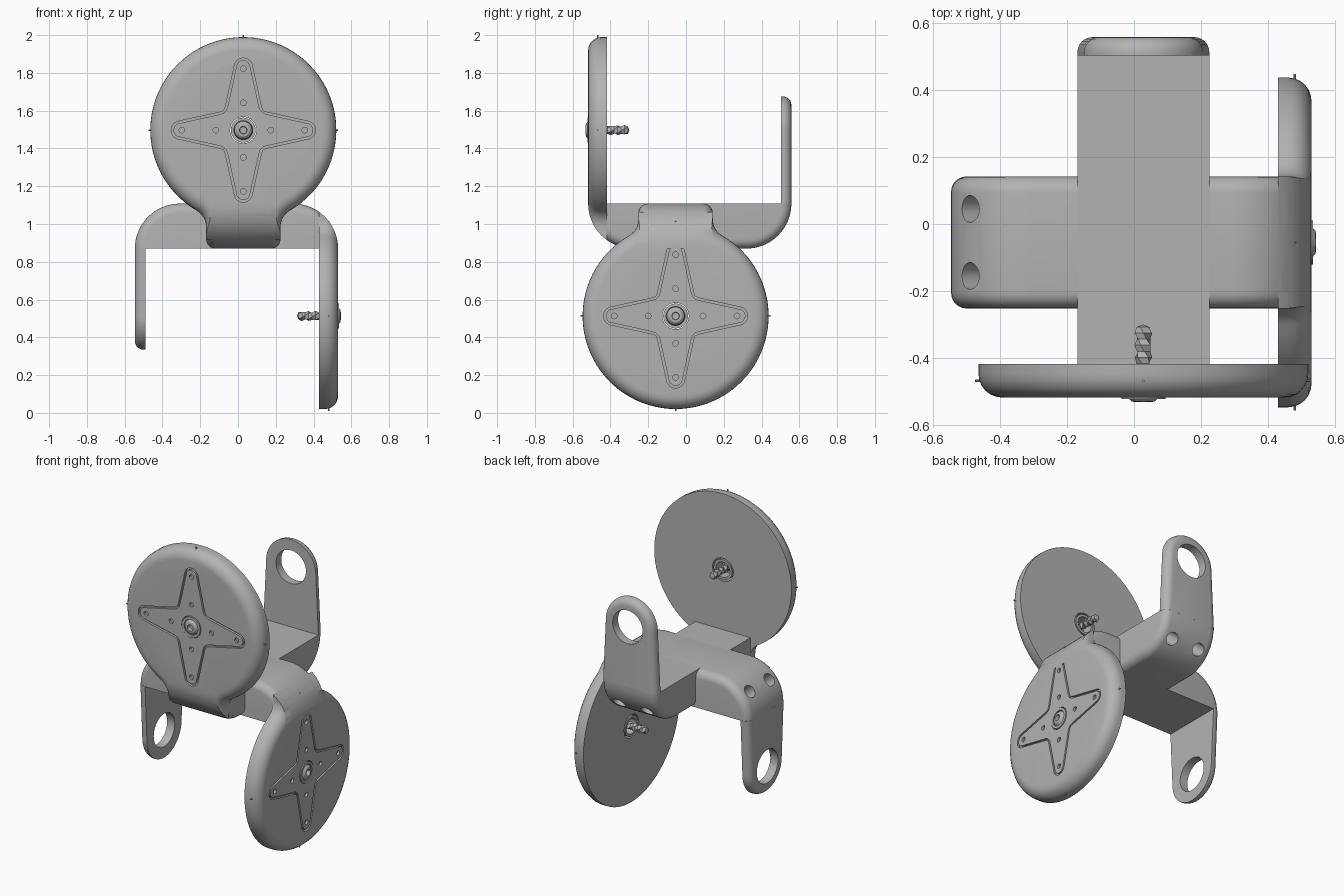
import bpy, bmesh
from math import sin, cos, pi, sqrt, radians, atan2
from mathutils import Matrix, Vector

cube = bpy.data.objects.get("Cube")
if cube:
    bpy.data.objects.remove(cube)

grey = bpy.data.materials.new("plain grey")
grey.use_nodes = True
colour = (0.45, 0.45, 0.45, 1)
grey.diffuse_color = colour
grey.node_tree.nodes["Principled BSDF"].inputs["Base Color"].default_value = colour

HALF, W, T, BEND = 0.538, 0.197, 0.119, 0.238   # bracket half length, half width, half thickness, bend
R, DEPTH = 0.4925, 0.1                          # disc radius and thickness
FACE = -HALF                                    # front plane of the disc


def arc(cx, cy, r, a0, a1, n):
    return [(cx + r * cos(a0 + (a1 - a0) * i / n), cy + r * sin(a0 + (a1 - a0) * i / n))
            for i in range(n + 1)]


def finish(name, bm):
    bmesh.ops.remove_doubles(bm, verts=bm.verts, dist=1e-5)
    bmesh.ops.recalc_face_normals(bm, faces=bm.faces)
    mesh = bpy.data.meshes.new(name)
    bm.to_mesh(mesh)
    bm.free()
    mesh.materials.append(grey)
    ob = bpy.data.objects.new(name, mesh)
    bpy.context.collection.objects.link(ob)
    return ob


def prism(name, pts, axis, d0, d1, bevel=0, ends=(), keep=None):
    """Extrude an outline along an axis; round the rims at the chosen ends."""
    def place(p, d):
        return {"x": (d, p[0], p[1]), "y": (p[0], d, p[1]), "z": (p[0], p[1], d)}[axis]
    bm = bmesh.new()
    rings = [[bm.verts.new(place(p, d)) for p in pts] for d in (d0, d1)]
    n = len(pts)
    for ring in rings:
        bm.faces.new(ring)
    for i in range(n):
        j = (i + 1) % n
        bm.faces.new((rings[0][i], rings[0][j], rings[1][j], rings[1][i]))
    bmesh.ops.recalc_face_normals(bm, faces=bm.faces)
    if bevel:
        edges = [bm.edges.get((rings[e][i], rings[e][(i + 1) % n])) for e in ends
                 for i in range(n) if not (keep and keep(pts[i]) and keep(pts[(i + 1) % n]))]
        bmesh.ops.bevel(bm, geom=edges, offset=bevel, segments=6, profile=0.5,
                        affect='EDGES', clamp_overlap=False)
    return finish(name, bm)


def cylinder(name, centre, direction, r, length, n=32):
    bm = bmesh.new()
    turn = Vector(direction).to_track_quat('Z', 'Y').to_matrix().to_4x4()
    bmesh.ops.create_cone(bm, cap_ends=True, segments=n, radius1=r, radius2=r, depth=length,
                          matrix=Matrix.Translation(centre) @ turn)
    return finish(name, bm)


def cut(ob, tools, operation='DIFFERENCE'):
    for tool in tools:
        mod = ob.modifiers.new("cut", 'BOOLEAN')
        mod.operation, mod.solver, mod.object = operation, 'EXACT', tool
        bpy.context.view_layer.objects.active = ob
        bpy.ops.object.modifier_apply(modifier=mod.name)
        bpy.data.objects.remove(tool)


def lathe(name, profile, h, n=32, twist=0.0):
    """Spin (radius, y) pairs around the disc axis."""
    bm = bmesh.new()
    rings = [[bm.verts.new((r * cos(2 * pi * k / n + i * twist), y, h + r * sin(2 * pi * k / n + i * twist)))
              for k in range(n)] for i, (r, y) in enumerate(profile)]
    for a, b in zip(rings, rings[1:]):
        for k in range(n):
            bm.faces.new((a[k], a[(k + 1) % n], b[(k + 1) % n], b[k]))
    return finish(name, bm)


def column(name, width, bevel=0):
    """Thick base strip with two large rounded bends and a flat floor."""
    pts = (arc(BEND - HALF, T, BEND, pi, 1.5 * pi, 16) + arc(HALF - BEND, T, BEND, 1.5 * pi, 2 * pi, 16))
    return prism(name, pts, "x", -width, width, bevel, (0, 1), lambda p: p[1] > T - 1e-4)


def horn_outline(h, grow):
    """Four-armed cross with tapering arms and rounded tips."""
    pts = []
    for q in range(4):
        arm = [(0.125, -0.083 - grow)] + arc(0.333, 0, 0.037 + grow, -pi / 2, pi / 2, 8)
        arm += [(0.125, 0.083 + grow), (0.105, 0.09 + grow), (0.09 + grow, 0.105)]
        a = q * pi / 2
        pts += [(x * cos(a) - y * sin(a), h + x * sin(a) + y * cos(a)) for x, y in arm]
    return pts


def bracket(side, h, matrix):
    parts = []
    # base strip with angled bolt holes in the bend beside the arm
    base = column(side + "_base", W, 0.05)
    a = radians(-40)
    spot = (HALF - BEND + BEND * cos(a), T + BEND * sin(a))
    cut(base, [cylinder("bolt_hole", (w, *spot), (0, cos(a), sin(a)), 0.04, 0.24) for w in (-0.1, 0.1)])
    parts.append(base)

    # pierced arm
    pts = [(W, T - 0.002)] + arc(0, h, 0.178, 0, pi, 32) + [(-W, T - 0.002)]
    arm = prism(side + "_arm", pts, "y", HALF - 0.055, HALF, 0.045, (1,), lambda p: p[1] < T)
    cut(arm, [cylinder("arm_hole", (0, HALF, h), (0, 1, 0), 0.108, 0.4, 48)])
    parts.append(arm)

    # disc flowing into the neck through concave fillets
    f = 0.1
    cx, cz = W + f, -sqrt((R + f) ** 2 - (W + f) ** 2)
    join = atan2(cz, cx)
    right = arc(cx, h + cz, f, pi, join + pi, 10)
    left = [(-x, z) for x, z in reversed(right)]
    pts = ([(W, -T - 0.1)] + right + arc(0, h, R, join, pi - join, 72)[1:-1] + left + [(-W, -T - 0.1)])
    disc = prism(side + "_disc", pts, "y", FACE, FACE + DEPTH, 0.07, (0,), lambda p: p[1] < -T)
    bend = arc(BEND - HALF, T, BEND, pi, 1.5 * pi, 16) + [(HALF, -T), (HALF, 2), (-HALF, 2)]
    cut(disc, [prism("bend_limit", bend, "x", -1, 1)], 'INTERSECT')
    cut(disc, [prism("horn_pocket", horn_outline(h, 0.012), "y", FACE - 0.1, FACE + 0.015),
               cylinder("axle_hole", (0, FACE, h), (0, 1, 0), 0.075, 0.5)])
    parts.append(disc)

    # horn plate set in the pocket
    horn = prism(side + "_horn", horn_outline(h, 0), "y", FACE, FACE + 0.02)
    holes = [cylinder("axle_hole", (0, FACE, h), (0, 1, 0), 0.07, 0.2)]
    for q in range(4):
        d = (cos(q * pi / 2), sin(q * pi / 2))
        for dist in (0.145, 0.325):
            holes.append(cylinder("pin_hole", (d[0] * dist, FACE, h + d[1] * dist), (0, 1, 0), 0.015, 0.1, 16))
    cut(horn, holes)
    parts.append(horn)

    # hub sleeve, screw head and twisted screw shank
    back = FACE + DEPTH
    parts.append(lathe(side + "_hub", [(0.066, FACE - 0.004), (0.066, back), (0.05, back),
                                       (0.05, FACE - 0.004), (0.066, FACE - 0.004)], h))
    parts.append(lathe(side + "_screw_head", [(0.0, FACE + 0.012), (0.018, FACE + 0.01), (0.02, FACE - 0.014),
                                              (0.034, FACE - 0.012), (0.047, FACE), (0.05, FACE + 0.03),
                                              (0.0, FACE + 0.03)], h))
    shank = [(0.027 if i % 2 else 0.021, FACE + 0.03 + 0.018 * i) for i in range(11)]
    parts.append(lathe(side + "_screw_shank", shank + [(0.0, FACE + 0.218)], h, 5, 0.45))

    # tiny rim pins
    for i in range(4):
        d = Vector((cos(i * pi / 2), 0, sin(i * pi / 2)))
        parts.append(cylinder(side + "_rim_pin", Vector((0, FACE + 0.05, h)) + d * (R - 0.005), d, 0.004, 0.03, 8))

    for ob in parts:
        ob.data.transform(matrix)
    return parts


# upper bracket opens upward, lower one is turned over and quartered
MID = 0.989
upper = Matrix.Translation((0.028, 0.02, MID))
turned = Matrix(((0, -1, 0, 0), (-1, 0, 0, 0), (0, 0, -1, 0), (0, 0, 0, 1)))
lower = Matrix.Translation((-0.008, -0.055, MID)) @ turned
parts = bracket("upper", 0.508, upper) + bracket("lower", 0.476, lower)

# filleted web where the two base strips cross
pts = []
for sx, sy, f in ((1, 1, 0.11), (-1, 1, 0.155), (-1, -1, 0.155), (1, -1, 0.11)):
    cx, cy = 0.028 + sx * (W + f), -0.055 + sy * (W + f)
    a0 = pi if sx > 0 else 0
    a1 = {(1, 1): 1.5, (-1, 1): -0.5, (-1, -1): 0.5, (1, -1): 0.5}[sx, sy] * pi
    corner = arc(cx, cy, f, a0, a1, 12)
    pts += corner[::-1] if sx == sy else corner
web = prism("crossing_web", pts, "z", MID - T, MID + T, 0.05, (0, 1))
for matrix in (upper, lower):
    limit = column("bend_limit", 1)
    limit.data.transform(matrix)
    cut(web, [limit], 'INTERSECT')
parts.append(web)

# smooth shading with crisp edges
bpy.ops.object.select_all(action='DESELECT')
for ob in parts:
    ob.select_set(True)
bpy.context.view_layer.objects.active = web
bpy.ops.object.shade_smooth_by_angle(angle=radians(32))
